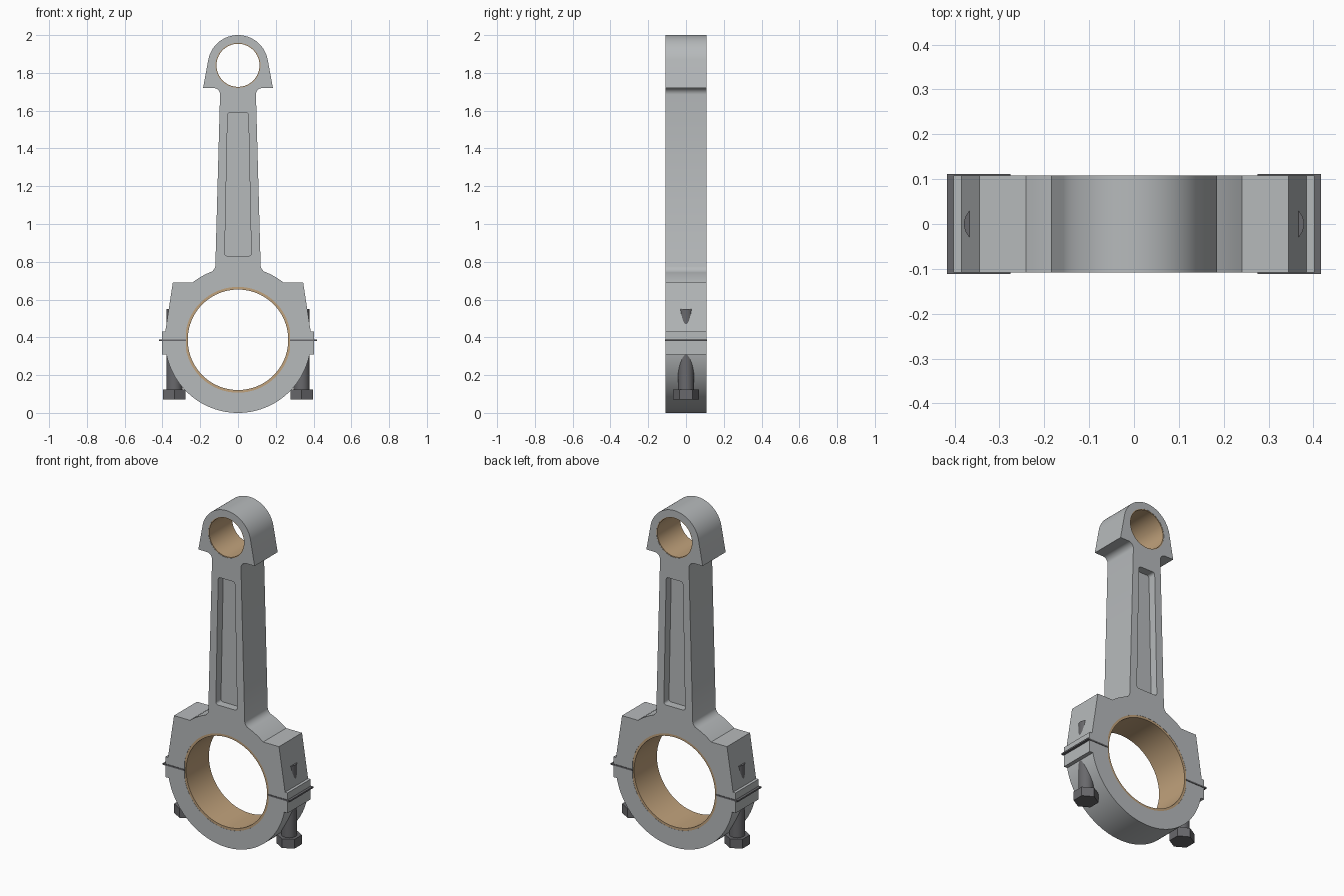
import bpy, bmesh
from math import sin, cos, radians

if "Cube" in bpy.data.objects:
    bpy.data.objects.remove(bpy.data.objects["Cube"])


def material(name, rgb):
    m = bpy.data.materials.new(name)
    m.diffuse_color = (*rgb, 1)
    m.use_nodes = True
    m.node_tree.nodes["Principled BSDF"].inputs["Base Color"].default_value = m.diffuse_color
    return m


STEEL = material("steel grey", (0.47, 0.49, 0.50))
BRONZE = material("bronze tan", (0.53, 0.36, 0.20))
DARK = material("dark bolt grey", (0.14, 0.14, 0.15))
CZ, R = 0.387, 0.387      # big end centre height and outer radius
SZ = 1.84                 # small end centre height


def arc(cx, cz, r, a0, a1, n):
    return [(cx + r * cos(radians(a0 + (a1 - a0) * i / n)),
             cz + r * sin(radians(a0 + (a1 - a0) * i / n))) for i in range(n + 1)]


def circle(cz, r, n=96):
    return arc(0, cz, r, 0, 360, n)[:-1]


def mirrored(half):
    """Close a right-hand half outline with its left-hand mirror image."""
    return half + [(-x, z) for x, z in reversed(half) if abs(x) > 1e-5]


def finish(obj, mat):
    obj.data.materials.clear()
    obj.data.materials.append(mat)
    bpy.ops.object.select_all(action='DESELECT')
    obj.select_set(True)
    bpy.context.view_layer.objects.active = obj
    bpy.ops.object.shade_smooth_by_angle(angle=radians(30))


def plate(name, outlines, half_depth, mat):
    """Extrude front-view outlines (first is outer, rest are holes) along y."""
    cu = bpy.data.curves.new(name + " outline", 'CURVE')
    cu.dimensions, cu.fill_mode, cu.extrude = '2D', 'BOTH', half_depth
    for pts in outlines:
        s = cu.splines.new('POLY')
        s.points.add(len(pts) - 1)
        for p, (x, z) in zip(s.points, pts):
            p.co = (x, z, 0, 1)
        s.use_cyclic_u = True
    tmp = bpy.data.objects.new(name + " helper", cu)
    bpy.context.collection.objects.link(tmp)
    bpy.context.view_layer.update()
    me = bpy.data.meshes.new_from_object(
        tmp.evaluated_get(bpy.context.evaluated_depsgraph_get()))
    bpy.data.objects.remove(tmp)
    bm = bmesh.new()
    bm.from_mesh(me)
    bmesh.ops.remove_doubles(bm, verts=bm.verts, dist=1e-5)
    for v in bm.verts:
        x, y, z = v.co
        v.co = (x, -z, y)
    bmesh.ops.recalc_face_normals(bm, faces=bm.faces)
    bm.to_mesh(me)
    bm.free()
    me.name = name
    obj = bpy.data.objects.new(name, me)
    bpy.context.collection.objects.link(obj)
    finish(obj, mat)


def cylinder(name, x, z0, z1, r, sides, mat):
    bpy.ops.mesh.primitive_cylinder_add(vertices=sides, radius=r, depth=z1 - z0,
                                        location=(x, 0, (z0 + z1) / 2))
    obj = bpy.context.object
    obj.name = name
    finish(obj, mat)


def bore(a0, a1):
    """Quarter of the big bore, flattened beside the split line."""
    return [(min(x, 0.275), z) for x, z in arc(0, CZ, 0.28, a0, a1, 24)]


# Rod: small end, shank, shoulders and upper half of the big end
rod = arc(0, SZ, 0.16, 90, 10.5, 28) + [(0.185, 1.72)]
rod += arc(0.13, 1.685, 0.035, 90, 180, 8)
rod += [(0.12, 0.775), (0.124, 0.764)] + arc(0, CZ, R, 69.5, 51.5, 8)
rod += [(0.345, 0.69), (0.385, 0.43), (0.402, 0.43), (0.402, 0.388)]
rod += [(0.275, 0.388)] + bore(3, 90)

# Rounded, tapered pocket in the shank
pocket = [(0, 1.59)] + arc(0.04, 1.575, 0.015, 90, 0, 5)
pocket += arc(0.055, 0.845, 0.015, 0, -90, 5) + [(0, 0.83)]
pocket = mirrored(pocket)
plate("rod", [mirrored(rod), circle(SZ, 0.119), pocket], 0.108, STEEL)
plate("shank_web", [pocket], 0.06, STEEL)

# Bearing cap: lower half of the big end
cap = bore(-90, -3) + [(0.275, 0.381), (0.402, 0.381), (0.402, 0.31)]
cap += arc(0, CZ, R, -11.5, -90, 40)
plate("bearing_cap", [mirrored(cap)], 0.108, STEEL)

# Bronze linings
plate("big_end_bearing", [circle(CZ, 0.281), circle(CZ, 0.266)], 0.107, BRONZE)
plate("small_end_bushing", [circle(SZ, 0.1195), circle(SZ, 0.114)], 0.107, BRONZE)

# Split shims and cap bolts
for side, s in (("left", -1), ("right", 1)):
    x0, x1 = sorted((s * 0.275, s * 0.417))
    plate(side + "_split_shim", [[(x0, 0.38), (x1, 0.38), (x1, 0.389), (x0, 0.389)]],
          0.111, DARK)
    cylinder(side + "_bolt_shank", s * 0.337, 0.12, 0.55, 0.042, 40, DARK)
    cylinder(side + "_bolt_head", s * 0.337, 0.07, 0.125, 0.068, 6, DARK)
